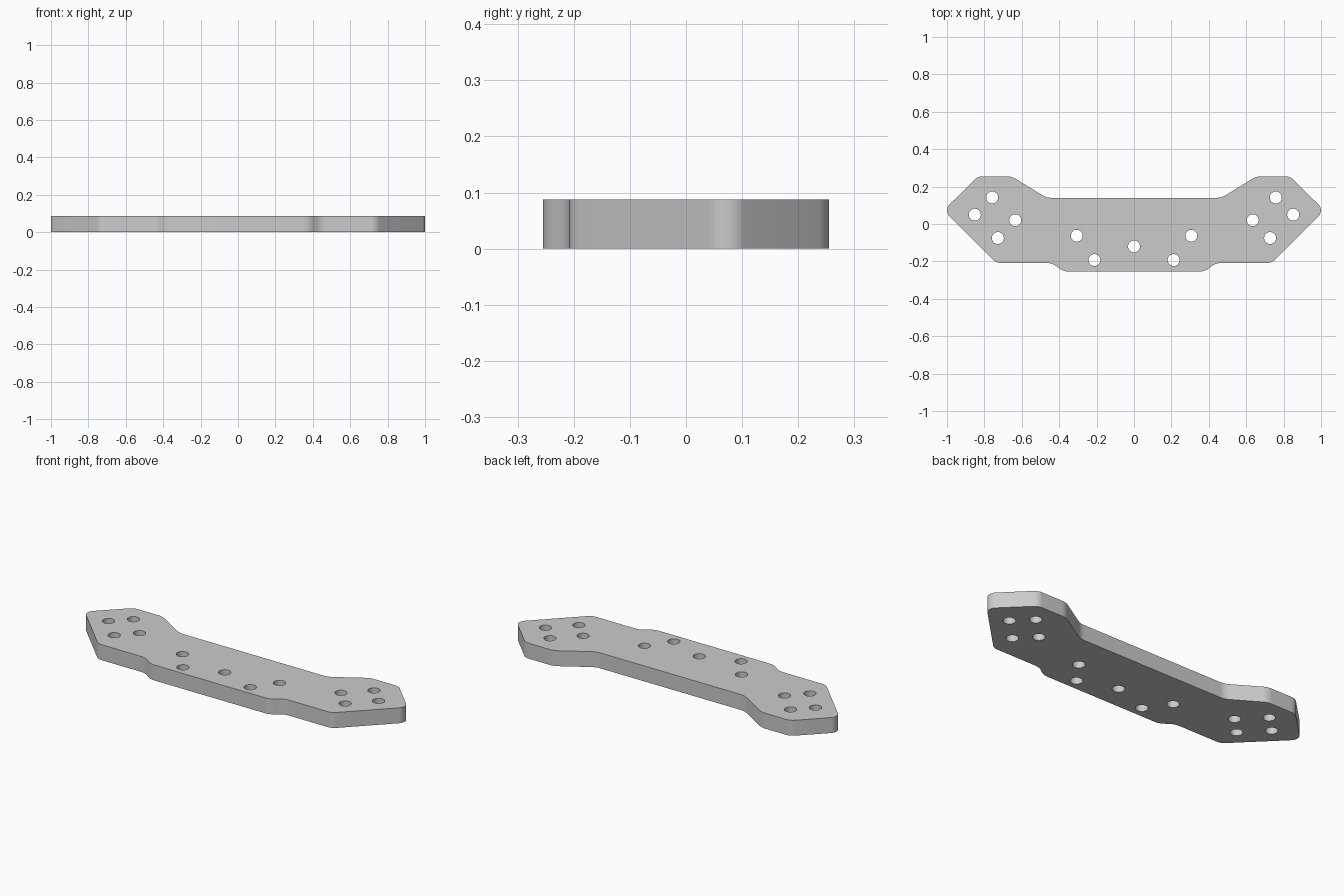
import bpy, bmesh, math
from mathutils import Vector

cube = bpy.data.objects.get("Cube")
if cube:
    bpy.data.objects.remove(cube, do_unlink=True)

THICKNESS = 0.088
HOLE_RADIUS = 0.032

# Right half of the outline, bottom to top: x, y, fillet radius
HALF = [(0.375, -0.255, 0.09), (0.44, -0.208, 0.09), (0.737, -0.208, 0.06),
        (1.018, 0.073, 0.044), (0.835, 0.255, 0.06), (0.655, 0.255, 0.09),
        (0.467, 0.14, 0.09)]
# Holes on one side; each is mirrored
HOLES = [(0.758, 0.142), (0.851, 0.05), (0.635, 0.02), (0.728, -0.075),
         (0.306, -0.063), (0.212, -0.193)]


def fillet(before, corner, after, radius, steps=8):
    """Points of the arc that rounds one corner."""
    a, b = (before - corner).normalized(), (after - corner).normalized()
    half = a.angle(b) / 2
    centre = corner + (a + b).normalized() * radius / math.sin(half)
    reach = radius / math.tan(half)
    start = (corner + a * reach - centre).normalized()
    end = (corner + b * reach - centre).normalized()
    return [centre + start.lerp(end, i / steps).normalized() * radius for i in range(steps + 1)]


def add_loop(curve, points):
    spline = curve.splines.new("POLY")
    spline.points.add(len(points) - 1)
    for target, p in zip(spline.points, points):
        target.co = (p.x, p.y, 0, 1)
    spline.use_cyclic_u = True


def circle(x, y, sides=32):
    angles = [math.tau * i / sides for i in range(sides)]
    return [Vector((x + HOLE_RADIUS * math.cos(t), y + HOLE_RADIUS * math.sin(t))) for t in angles]


# Rounded outline with holes, extruded to a plate
curve = bpy.data.curves.new("plate_profile", "CURVE")
curve.dimensions = "2D"
curve.fill_mode = "BOTH"
curve.extrude = THICKNESS / 2
corners = HALF + [(-x, y, r) for x, y, r in reversed(HALF)]
outline = []
for i, (x, y, r) in enumerate(corners):
    before = Vector(corners[i - 1][:2])
    after = Vector(corners[(i + 1) % len(corners)][:2])
    outline += fillet(before, Vector((x, y)), after, r)
add_loop(curve, outline)
add_loop(curve, circle(0, -0.12))
for x, y in HOLES:
    for side in (1, -1):
        add_loop(curve, circle(side * x, y))

plate = bpy.data.objects.new("mounting_plate", curve)
bpy.context.collection.objects.link(plate)
bpy.ops.object.select_all(action="DESELECT")
plate.select_set(True)
bpy.context.view_layer.objects.active = plate
bpy.ops.object.convert(target="MESH")
plate = bpy.context.object

# Weld the caps to the walls and stand the plate on the ground
bm = bmesh.new()
bm.from_mesh(plate.data)
bmesh.ops.remove_doubles(bm, verts=bm.verts, dist=0.0001)
bmesh.ops.translate(bm, verts=bm.verts, vec=(0, 0, THICKNESS / 2))
bmesh.ops.recalc_face_normals(bm, faces=bm.faces)
bm.to_mesh(plate.data)
bm.free()
bpy.ops.object.shade_smooth_by_angle(angle=math.radians(30))

# Plain light grey
grey = bpy.data.materials.new("light_grey")
grey.use_nodes = True
colour = (0.6, 0.6, 0.6, 1)
grey.diffuse_color = colour
grey.node_tree.nodes["Principled BSDF"].inputs["Base Color"].default_value = colour
plate.data.materials.clear()
plate.data.materials.append(grey)
